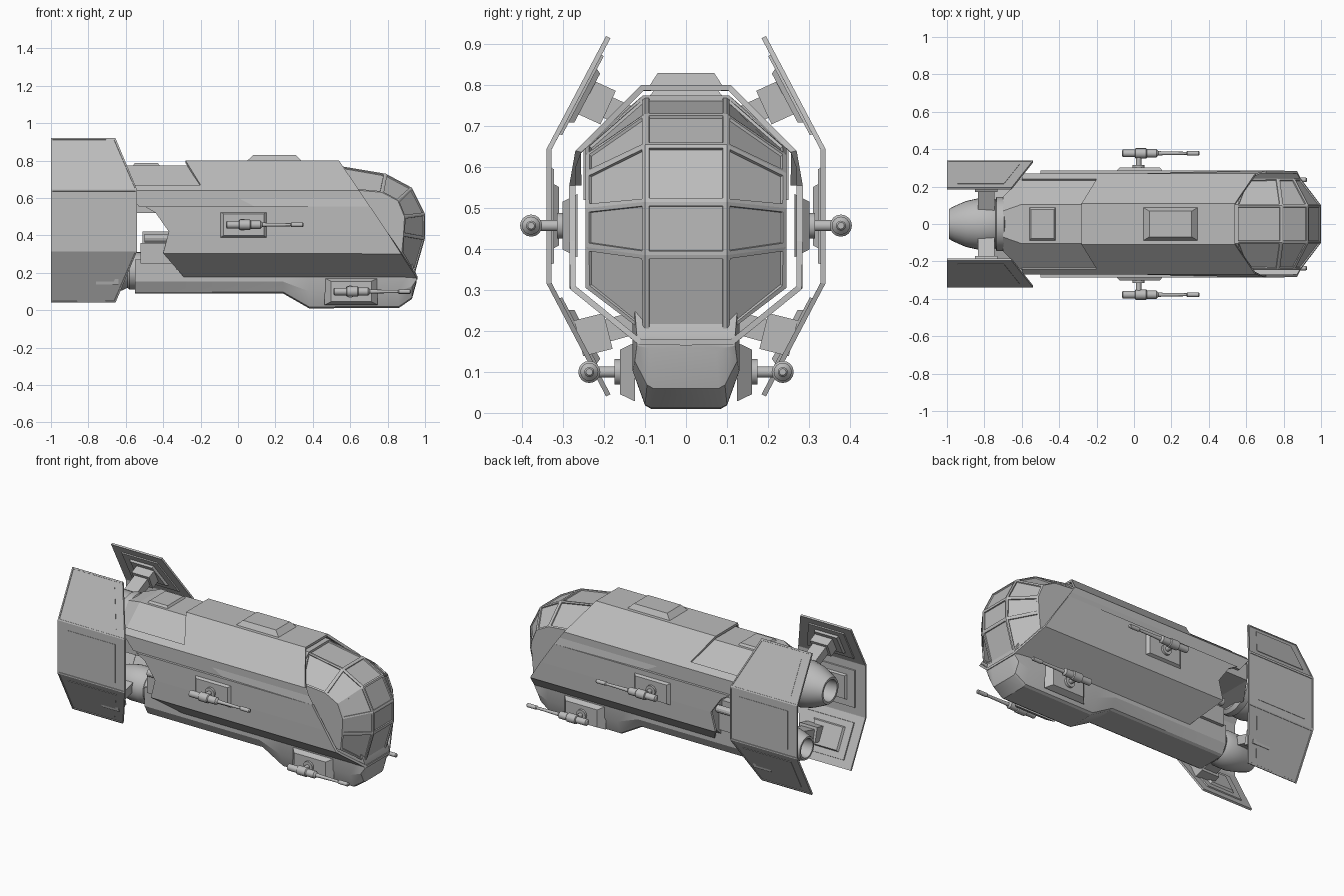
import bpy, bmesh, math
from mathutils import Vector

if "Cube" in bpy.data.objects:
    bpy.data.objects.remove(bpy.data.objects["Cube"])

grey = bpy.data.materials.new("hull grey")
grey.diffuse_color = (0.5, 0.5, 0.5, 1)
grey.use_nodes = True
grey.node_tree.nodes["Principled BSDF"].inputs["Base Color"].default_value = grey.diffuse_color


def finish(name, bm, mirror=False, solid=0, offset=-1, out=None, smooth=None):
    """Turn a bmesh into an object; optional mirror over y, shell thickness."""
    bmesh.ops.remove_doubles(bm, verts=bm.verts, dist=0.0005)
    bmesh.ops.recalc_face_normals(bm, faces=bm.faces)
    bm.faces.ensure_lookup_table()
    if out and bm.faces[0].normal.dot(Vector(out)) < 0:
        bmesh.ops.reverse_faces(bm, faces=bm.faces)
    me = bpy.data.meshes.new(name)
    bm.to_mesh(me)
    bm.free()
    ob = bpy.data.objects.new(name, me)
    bpy.context.collection.objects.link(ob)
    me.materials.append(grey)
    if solid:
        m = ob.modifiers.new("shell", 'SOLIDIFY')
        m.thickness, m.offset = solid, offset
    if mirror:
        m = ob.modifiers.new("mirror", 'MIRROR')
        m.use_axis = (False, True, False)
        m.use_clip = False
        m.merge_threshold = 0.0005
    if smooth:
        bpy.ops.object.select_all(action='DESELECT')
        ob.select_set(True)
        bpy.context.view_layer.objects.active = ob
        bpy.ops.object.shade_smooth_by_angle(angle=math.radians(smooth))
    return ob


def add_face(bm, pts):
    return bm.faces.new([bm.verts.new(p) for p in pts])


def loft(bm, rings, caps=True):
    """Skin closed rings of equal length."""
    for a, b in zip(rings, rings[1:]):
        for i in range(len(a)):
            j = (i + 1) % len(a)
            add_face(bm, (a[i], a[j], b[j], b[i]))
    if caps:
        add_face(bm, rings[0])
        add_face(bm, rings[-1])


def section(x, half):
    """Full symmetric cross-section from its right half (y, z)."""
    return [(x, y, z) for y, z in half] + [(x, -y, z) for y, z in reversed(half)]


def lathe(bm, prof, y, z, n=20):
    """Turn (x, radius) points around an axis along x; ends are closed."""
    rings = [[(x, y + r * math.cos(2 * math.pi * k / n), z + r * math.sin(2 * math.pi * k / n))
              for k in range(n)] for x, r in prof]
    loft(bm, rings)


def frustum(bm, quad, n, h, scale):
    """Raised pad with sloping sides on a quad."""
    q = [Vector(p) for p in quad]
    c = sum(q, Vector()) / 4
    top = [c + (p - c) * scale + Vector(n) * h for p in q]
    loft(bm, [q, top])
    return top


def beam(bm, a, b, wx, w):
    """Box beam from a to b in the yz plane."""
    a, b = Vector(a), Vector(b)
    s = (b - a).normalized().cross(Vector((1, 0, 0))) * w / 2
    ex = Vector((wx / 2, 0, 0))
    loft(bm, [[p + s + ex, p + s - ex, p - s - ex, p - s + ex] for p in (a, b)])


def front_x(z):
    return 0.54 + (0.80 - z) * 0.677


# Armoured sleeve: strips running along x, each with its own rear end
bm = bmesh.new()
strips = [((0, .80, -.28), (.11, .80, -.28)), ((.11, .80, -.28), (.24, .67, -.20)),
          ((.24, .67, -.60), (.27, .64, -.60)), ((.27, .64, -.60), (.27, .555, -.53)),
          ((.27, .555, -.50), (.27, .52, -.44)), ((.27, .52, -.44), (.27, .42, -.37)),
          ((.27, .42, -.37), (.27, .31, -.40)),
          ((.27, .31, -.40), (.11, .18, -.28)), ((.11, .18, -.28), (0, .18, -.28))]
for (y1, z1, r1), (y2, z2, r2) in strips:
    add_face(bm, ((r1, y1, z1), (front_x(z1), y1, z1), (front_x(z2), y2, z2), (r2, y2, z2)))
finish("hull_sleeve", bm, True, 0.015, -1, (0, 0, 1))

# Inner core, and the upper rear body that tapers to the main engine
bm = bmesh.new()
octo = [(.105, .775), (.245, .645), (.245, .32), (.105, .195)]
loft(bm, [section(-.33, octo), section(.56, octo)])
finish("inner_core", bm)
bm = bmesh.new()
body = [(.105, .775), (.25, .65), (.25, .52)]
loft(bm, [section(-.15, body), section(-.60, body),
          section(-.70, [(.07, .745), (.145, .66), (.10, .49)])])
finish("rear_body", bm)

# Faceted cockpit: centre profile P and side profile Q, panes inset
P = [(.55, .77), (.79, .73), (.93, .655), (1.0, .515), (1.0, .385), (.945, .195)]
Q = [(.60, .645), (.77, .63), (.855, .585), (.89, .50), (.885, .405), (.875, .305)]
bm = bmesh.new()
panes = []
for i in range(5):
    rows = []
    for k in (i, i + 1):
        (px, pz), (qx, qz) = P[k], Q[k]
        rows.append([(.52, -.245, qz), (qx, -.245, qz), (px, -.1, pz),
                     (px, .1, pz), (qx, .245, qz), (.52, .245, qz)])
    for c in range(5):
        add_face(bm, (rows[0][c], rows[0][c + 1], rows[1][c + 1], rows[1][c]))
bmesh.ops.remove_doubles(bm, verts=bm.verts, dist=0.0005)
bmesh.ops.recalc_face_normals(bm, faces=bm.faces)
if max(bm.faces, key=lambda f: f.calc_center_median().x).normal.x < 0:
    bmesh.ops.reverse_faces(bm, faces=bm.faces)
panes = [f for f in bm.faces if abs(f.normal.y) < 0.97]
bmesh.ops.inset_individual(bm, faces=panes, thickness=0.014, depth=0)
bmesh.ops.inset_individual(bm, faces=panes, thickness=0.002, depth=-0.007)
finish("cockpit", bm)

# Chin pod under the hull
bm = bmesh.new()
pod = [(-.55, .09, .27, .13), (.24, .09, .27, .13), (.38, .01, .27, .13),
       (.86, .012, .27, .13), (.93, .06, .25, .125), (.955, .15, .19, .12)]
loft(bm, [section(x, [(w, t), (w, b + (t - b) * .35), (w - .03, b + .008), (w - .045, b)])
          for x, b, t, w in pod])
finish("chin_pod", bm, smooth=25)

# Link block and pipes between upper and lower rear
bm = bmesh.new()
for x0, w, z0, z1 in ((-.51, .12, .35, .42), (-.52, .15, .25, .36)):
    r = [(w, z1), (w, z0)]
    loft(bm, [section(x0, r), section(-.3, r)])
for y in (-.16, .16):
    lathe(bm, [(-.5, .022), (-.3, .022)], y, .385, 12)
finish("rear_link", bm)

# Engines: bells with hollow mouths
bm = bmesh.new()
lathe(bm, [(-.68, .125), (-.695, .145), (-.735, .145), (-.74, .13), (-.76, .135), (-.83, .138),
           (-.90, .122), (-.96, .096), (-.99, .08), (-.99, .066), (-.90, .06)], 0, .61, 32)
finish("main_engine", bm, smooth=30)
bm = bmesh.new()
lathe(bm, [(-.5, .10), (-.58, .10), (-.59, .09), (-.62, .105), (-.70, .105), (-.77, .09),
           (-.83, .07), (-.83, .058), (-.75, .05)], 0, .21, 32)
finish("lower_engine", bm, smooth=30)

# Roof pads
bm = bmesh.new()
for x0, x1, z, h, s in ((.05, .34, .80, .03, .78), (-.56, -.42, .775, .012, .88)):
    frustum(bm, [(x0, -.088, z), (x1, -.088, z), (x1, .088, z), (x0, .088, z)], (0, 0, 1), h, s)
finish("roof_pads", bm)

# Side guns on pads: upper pair on the hull, lower pair on the chin pod
for name, dx, y, z, gy, s in (("hull", 0, .265, .457, .378, 1), ("chin", .575, .125, .10, .236, .93)):
    bm = bmesh.new()
    x0, x1, h = -.112 + dx, .172 + dx, .077 * s
    frustum(bm, [(x0, y, z - h), (x1, y, z - h), (x1, y, z + h), (x0, y, z + h)], (0, 1, 0), .036, .76)
    finish(name + "_gun_pad", bm, True)
    bm = bmesh.new()
    lathe(bm, [(dx - .065, .012), (dx - .06, .020), (dx + .005, .020), (dx + .008, .027),
               (dx + .065, .027), (dx + .07, .022), (dx + .12, .022), (dx + .13, .012),
               (dx + .16, .010), (dx + .28, .008), (dx + .285, .012), (dx + .345, .012),
               (dx + .35, .008)], gy, z, 16)
    n = 14
    for ya, yb, r in ((y + .034, y + .05, .032), (y + .05, gy, .014)):
        loft(bm, [[(dx + .025 + r * math.cos(2 * math.pi * k / n), yy,
                    z + r * math.sin(2 * math.pi * k / n)) for k in range(n)] for yy in (ya, yb)])
    finish(name + "_gun", bm, True, smooth=30)

# Wings: three bent panels with a thin rim, stepped pads inside, struts to the engines
W = [(.195, .92, -.655), (.34, .645, -.54), (.34, .315, -.54), (.195, .04, -.655)]
bm = bmesh.new()
pads = bmesh.new()
for (y1, z1, f1), (y2, z2, f2) in zip(W, W[1:]):
    quad = [(-1, y1, z1), (f1, y1, z1), (f2, y2, z2), (-1, y2, z2)]
    add_face(bm, quad)
    n = Vector((0, z2 - z1, y1 - y2)).normalized()   # points inward
    q = [Vector(p) for p in quad]
    c = sum(q, Vector()) / 4
    top = frustum(pads, [c + (p - c) * .72 for p in q], n, .018, .97)
    frustum(pads, [c + (p - c) * .48 + n * .016 for p in q], n, .014, .9)
bmesh.ops.remove_doubles(bm, verts=bm.verts, dist=0.0005)
bmesh.ops.recalc_face_normals(bm, faces=bm.faces)
if sum(f.normal.y for f in bm.faces) < 0:
    bmesh.ops.reverse_faces(bm, faces=bm.faces)
bmesh.ops.inset_individual(bm, faces=bm.faces[:], thickness=0.012, depth=0)
bm.faces.ensure_lookup_table()
bmesh.ops.inset_individual(bm, faces=bm.faces[:3], thickness=0.001, depth=-0.003)
finish("wing", bm, True, 0.012, -1, (0, 1, 0))
finish("wing_inner_pads", pads, True)
bm = bmesh.new()
beam(bm, (-.79, .07, .69), (-.79, .262, .778), .09, .055)
beam(bm, (-.79, .19, .745), (-.79, .262, .778), .12, .09)
beam(bm, (-.70, .05, .24), (-.70, .262, .182), .09, .055)
beam(bm, (-.70, .19, .20), (-.70, .262, .182), .12, .09)
finish("wing_struts", bm, True)
